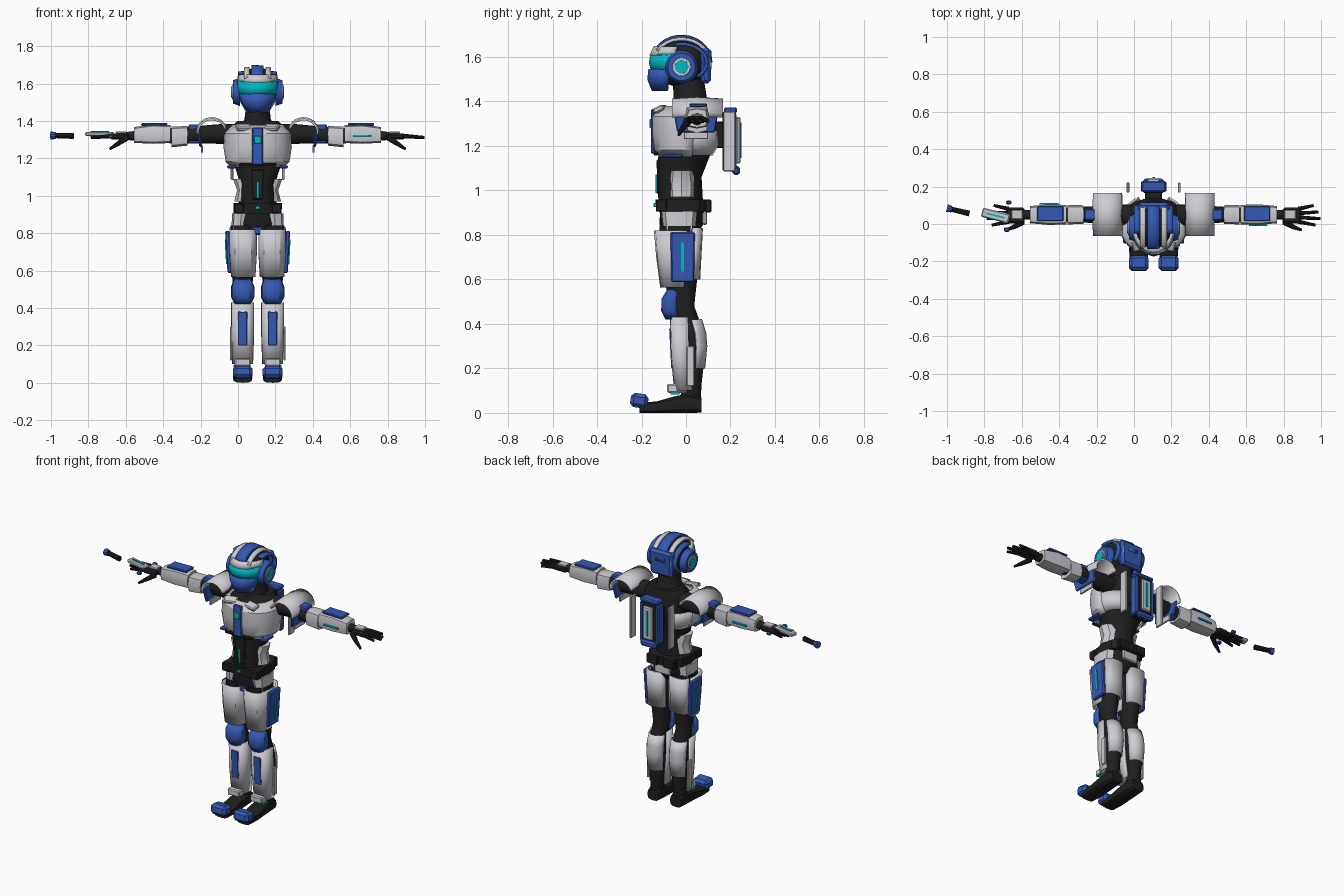
import bpy, bmesh
from math import radians, cos, sin
from mathutils import Vector, Matrix, Euler

if "Cube" in bpy.data.objects:
    bpy.data.objects.remove(bpy.data.objects["Cube"], do_unlink=True)

CENTRE = 0.105   # the body stands slightly to its left of the origin


def material(name, *rgb):
    m = bpy.data.materials.new(name)
    m.use_nodes = True
    m.diffuse_color = (*rgb, 1)
    m.node_tree.nodes["Principled BSDF"].inputs["Base Color"].default_value = (*rgb, 1)
    return m


white = material("armour white", .6, .6, .64)
blue = material("armour blue", .035, .1, .46)
black = material("suit black", .014, .014, .015)
cyan = material("glow cyan", .0, .5, .56)


def finish(name, bm, mat, pair=False, thick=0):
    """Make the object, or a left and right copy mirrored about the body."""
    for side in ((1, -1) if pair else (1,)):
        part = bm.copy()
        for v in part.verts:
            v.co.x = v.co.x * side + CENTRE
        bmesh.ops.recalc_face_normals(part, faces=part.faces)
        label = ("left_" if side > 0 else "right_") + name if pair else name
        mesh = bpy.data.meshes.new(label)
        part.to_mesh(mesh)
        part.free()
        mesh.materials.append(mat)
        obj = bpy.data.objects.new(label, mesh)
        bpy.context.collection.objects.link(obj)
        bpy.context.view_layer.objects.active = obj
        bpy.ops.object.select_all(action="DESELECT")
        obj.select_set(True)
        bpy.ops.object.shade_smooth_by_angle(angle=radians(32))
        if thick:
            mod = obj.modifiers.new("thickness", "SOLIDIFY")
            mod.thickness = thick
            mod.offset = 0
    bm.free()


def box(name, loc, size, mat, pair=False, bevel=.006, taper=1, turn=(0, 0, 0)):
    """Bevelled block; taper scales its lower end."""
    bm = bmesh.new()
    bmesh.ops.create_cube(bm, size=1)
    for v in bm.verts:
        k = taper if v.co.z < 0 else 1
        v.co = Vector((v.co.x * size[0] * k, v.co.y * size[1] * k, v.co.z * size[2]))
    if bevel:
        width = min(bevel, min(size) * .3)
        bmesh.ops.bevel(bm, geom=bm.edges[:], offset=width, segments=1, affect="EDGES")
    rot = Euler([radians(a) for a in turn]).to_matrix().to_4x4()
    bm.transform(Matrix.Translation(loc) @ rot)
    finish(name, bm, mat, pair)


def loft(name, rings, mat, pair=False, axis="Z", arc=None, sides=16, square=1, thick=0):
    """Rings (station, centre a, centre b, radius a, radius b), closed or an open arc."""
    bm = bmesh.new()
    start, end = arc or (0, 360)
    count = sides + 1 if arc else sides
    rows = []
    for t, a, b, ra, rb in rings:
        row = []
        for i in range(count):
            ang = radians(start + (end - start) * i / sides)
            c, s = cos(ang), sin(ang)
            u = a + ra * abs(c) ** square * (1 if c > 0 else -1)
            w = b + rb * abs(s) ** square * (1 if s > 0 else -1)
            co = {"X": (t, u, w), "Y": (u, t, w), "Z": (u, w, t)}[axis]
            row.append(bm.verts.new(co))
        rows.append(row)
    for low, high in zip(rows, rows[1:]):
        for i in range(sides):
            j = (i + 1) % count
            bm.faces.new((low[i], low[j], high[j], high[i]))
    if not arc:
        bm.faces.new(rows[0])
        bm.faces.new(rows[-1])
    finish(name, bm, mat, pair, thick)


def rod(name, start, end, r1, r2, mat, pair=False, sides=10):
    bm = bmesh.new()
    p, q = Vector(start), Vector(end)
    bmesh.ops.create_cone(bm, cap_ends=True, segments=sides, radius1=r1, radius2=r2, depth=(q - p).length)
    bm.transform(Matrix.Translation((p + q) / 2) @ (q - p).to_track_quat("Z", "Y").to_matrix().to_4x4())
    finish(name, bm, mat, pair)


# Head: dark skull, arched crest bands, visor, mask and ear discs
HEAD = (0, -.02, 1.575)
bm = bmesh.new()
bmesh.ops.create_uvsphere(bm, u_segments=20, v_segments=14, radius=1)
bm.transform(Matrix.Translation(HEAD) @ Matrix.Diagonal((.104, .122, .112, 1)))
finish("skull", bm, black)


def band(name, x, half, ry, rz, mat, pair, arc):
    loft(name, [(x - half, -.02, 1.575, ry, rz), (x + half, -.02, 1.575, ry * .98, rz * .97)],
         mat, pair, "X", arc, 12, thick=.014)


band("crest", 0, .032, .132, .118, blue, False, (0, 148))
band("crest_stripe", .057, .014, .128, .108, white, True, (-20, 150))
band("helmet_side", .088, .016, .115, .085, blue, True, (-50, 105))
loft("brow", [(1.605, 0, -.03, .107, .128), (1.645, 0, -.02, .1, .118)],
     white, arc=(190, 350), sides=10, thick=.014)
loft("visor", [(1.535, 0, -.04, .1, .11), (1.575, 0, -.04, .108, .12), (1.612, 0, -.035, .106, .118)],
     cyan, arc=(192, 348), sides=10, thick=.014)
loft("mask", [(1.45, 0, -.06, .055, .085), (1.5, 0, -.05, .086, .115), (1.545, 0, -.045, .1, .115)],
     blue, arc=(195, 345), sides=6, thick=.018)
box("nape_guard", (0, .09, 1.56), (.17, .05, .16), blue, bevel=.02, taper=.9)
rod("ear_disc", (.095, -.02, 1.555), (.133, -.02, 1.555), .075, .062, blue, True, 20)
rod("ear_ring", (.125, -.02, 1.555), (.138, -.02, 1.555), .042, .04, white, True, 20)
rod("ear_light", (.13, -.02, 1.555), (.142, -.02, 1.555), .031, .03, cyan, True, 20)
loft("neck", [(1.36, 0, .03, .1, .09), (1.41, 0, .02, .07, .075), (1.5, 0, .01, .06, .07)], black)

# Torso: suit, chest shell, back plates and waist
loft("torso", [(.9, 0, -.02, .11, .1), (.97, 0, -.025, .1, .1), (1.06, 0, -.03, .092, .1),
               (1.15, 0, -.01, .12, .115), (1.25, 0, .02, .16, .12), (1.34, 0, .03, .165, .11),
               (1.4, 0, .04, .11, .085)], black, sides=20)
loft("chest_armour", [(1.155, 0, 0, .135, .115), (1.185, 0, 0, .165, .138), (1.26, 0, 0, .176, .148),
                      (1.33, 0, 0, .172, .146), (1.375, 0, 0, .13, .115)],
     white, arc=(170, 370), sides=14, square=.85, thick=.014)
loft("flank_armour", [(1.16, 0, .01, .135, .12), (1.2, 0, .01, .165, .145), (1.27, 0, .01, .174, .145)],
     white, pair=True, arc=(0, 62), sides=6, thick=.012)
box("collar_plate", (.075, -.115, 1.365), (.08, .05, .025), white, True, turn=(25, 0, -15))
box("chest_stripe", (0, -.149, 1.265), (.058, .018, .2), blue)
box("chest_light", (0, -.158, 1.3), (.04, .012, .04), cyan, bevel=.003)
box("chest_seam", (0, -.135, 1.165), (.2, .02, .018), black)
box("rib_edge", (.14, -.06, 1.155), (.045, .09, .016), blue, True)
box("stomach_panel", (0, -.122, 1.06), (.075, .02, .16), black, taper=.8)
box("stomach_light", (0, -.134, 1.03), (.008, .006, .085), cyan, bevel=0)
loft("waist_guard", [(.97, .07, -.02, .055, .058), (1.03, .062, -.02, .048, .06), (1.09, .076, -.02, .056, .052)],
     white, True, sides=8)

# Belt and hips
loft("belt", [(.905, 0, -.015, .128, .12), (.96, 0, -.015, .13, .122)], black, sides=12, square=.7)
box("belt_pouch", (.1, -.11, .932), (.055, .05, .055), black, True)
box("rear_pouch", (.06, .1, .93), (.08, .03, .06), black, True)
box("buckle_light", (0, -.139, .935), (.025, .012, .018), cyan, bevel=.002)
loft("hips", [(.79, 0, -.03, .085, .07), (.85, 0, -.02, .125, .1), (.92, 0, -.015, .12, .1)], black)
loft("hip_plate", [(.815, .095, -.03, .045, .07), (.905, .087, -.03, .05, .08)], white, True, sides=8, square=.7)
box("rear_hip_plate", (0, .085, .875), (.11, .02, .06), white)
box("groin_plate", (0, -.1, .815), (.06, .03, .045), blue, taper=.6)

# Legs: suit, thigh plates, knees, shins
loft("leg", [(.05, .08, .02, .04, .045), (.14, .08, .025, .042, .046), (.3, .08, .03, .054, .06),
             (.4, .08, .01, .05, .056), (.48, .08, -.015, .047, .052), (.6, .08, -.025, .06, .075),
             (.72, .08, -.03, .066, .085), (.84, .076, -.03, .068, .09)], black, True)
loft("thigh_front", [(.565, .077, -.035, .06, .075), (.7, .077, -.03, .068, .098), (.82, .077, -.03, .068, .108)],
     white, True, arc=(170, 370), sides=8, square=.6, thick=.012)
loft("thigh_rear", [(.6, .082, -.01, .06, .068), (.83, .082, -.01, .066, .08)],
     white, True, arc=(20, 160), sides=6, square=.65, thick=.012)
box("thigh_side", (.156, -.015, .7), (.024, .11, .225), blue, True, taper=.93, turn=(0, 3, 0))
box("thigh_light", (.169, -.015, .7), (.007, .014, .13), cyan, True, bevel=0, turn=(0, 3, 0))
loft("knee_guard", [(.425, .08, -.035, .036, .05), (.46, .08, -.045, .054, .058), (.51, .08, -.045, .054, .056),
                    (.55, .08, -.035, .04, .042)], blue, True, arc=(180, 360), sides=6, square=.75, thick=.018)
loft("shin_armour", [(.1, .08, .015, .05, .062), (.25, .08, 0, .055, .062), (.43, .08, -.005, .056, .062)],
     white, True, arc=(175, 365), sides=8, square=.6, thick=.012)
box("shin_panel", (.08, -.065, .29), (.05, .012, .18), blue, True, turn=(3, 0, 0))
loft("calf_armour", [(.2, .08, .03, .05, .052), (.3, .08, .03, .057, .062), (.36, .08, .025, .057, .062),
                     (.42, .08, .01, .054, .058)], white, True, arc=(15, 165), sides=8, thick=.008)
box("shin_fin", (.143, .02, .21), (.012, .035, .18), white, True)

# Feet
loft("shoe", [(.07, .08, .015, .04, .045), (.05, .08, .01, .05, .058), (-.03, .08, -.03, .05, .07)][:2] and
     [(.07, .08, .035, .04, .034), (.02, .08, .045, .048, .045), (-.06, .08, .036, .05, .036),
      (-.13, .08, .026, .052, .026), (-.21, .08, .022, .046, .022)],
     black, True, axis="Y", sides=12, square=.65)
box("toe_cap", (.08, -.21, .055), (.106, .08, .064), blue, True, bevel=.016, turn=(-8, 0, 0))
box("ankle_guard", (.08, -.04, .11), (.085, .09, .04), white, True)
box("ankle_light", (.124, -.05, .088), (.008, .04, .012), cyan, True, bevel=0)

# Arms: suit, shoulder arch, sleeve and forearm armour
loft("arm", [(.12, .045, 1.33, .06, .055), (.22, .05, 1.33, .055, .052), (.34, .05, 1.325, .044, .045),
             (.45, .05, 1.32, .038, .04), (.54, .05, 1.325, .042, .042), (.66, .05, 1.32, .026, .026),
             (.71, .05, 1.32, .026, .02)], black, True, axis="X")
loft("shoulder_arch", [(-.063, .245, 1.34, .075, .068), (.05, .245, 1.345, .078, .07), (.165, .245, 1.34, .075, .068)],
     white, True, axis="Y", arc=(-10, 165), sides=12, thick=.01)
box("shoulder_drop", (.31, .045, 1.305), (.018, .2, .09), blue, True, taper=.85, turn=(0, 8, 0))
box("shoulder_tip", (.298, .045, 1.25), (.012, .11, .04), white, True)
box("upper_arm_band", (.34, .05, 1.33), (.06, .06, .1), blue, True)
loft("upper_arm_armour", [(.375, .05, 1.32, .05, .052), (.46, .05, 1.315, .052, .056)],
     white, True, axis="X", sides=8, square=.6)
loft("forearm_armour", [(.465, .05, 1.33, .052, .048), (.56, .05, 1.33, .055, .052), (.66, .05, 1.325, .046, .042)],
     white, True, axis="X", sides=8, square=.55)
box("forearm_panel", (.553, .055, 1.382), (.14, .08, .014), blue, True, turn=(0, 1, 0))
for label, x, y in (("left", .56, -.006), ("right", -.56, .108)):
    box(label + "_forearm_light", (x, y, 1.32), (.1, .008, .01), cyan, bevel=0)

# Hands
box("palm", (.74, .045, 1.318), (.1, .085, .032), black, True, bevel=.012)
box("hand_plate", (.73, .05, 1.338), (.06, .05, .012), white, True)
for i, (name, tip) in enumerate((("index", .865), ("middle", .892), ("ring", .88), ("little", .855))):
    y = .012 + i * .023
    spread = y + (i - 1.5) * .012
    rod(name + "_finger", (.775, y, 1.32), (tip, spread, 1.312), .012, .008, black, True)
rod("thumb_base", (.7, .01, 1.31), (.745, -.015, 1.28), .017, .013, black, True)
rod("thumb_tip", (.745, -.015, 1.28), (.79, -.032, 1.25), .013, .007, black, True)

# Right hand device and separate handle
box("device", (-.845, .045, 1.33), (.15, .05, .022), white, turn=(0, 0, -14))
box("device_light", (-.845, .045, 1.342), (.1, .01, .006), cyan, bevel=0, turn=(0, 0, -14))
box("device_front", (-.785, -.03, 1.315), (.03, .025, .02), blue)
box("device_rear", (-.775, .115, 1.32), (.03, .02, .02), blue)
rod("handle", (-1.085, .08, 1.322), (-.985, .056, 1.32), .014, .016, black)
rod("handle_cap", (-1.105, .085, 1.322), (-1.08, .079, 1.322), .022, .018, blue)

# Backpack
box("pack_core", (0, .195, 1.22), (.11, .06, .27), black)
box("pack_side", (.056, .2, 1.22), (.025, .055, .25), blue, True)
box("pack_top", (0, .2, 1.36), (.13, .06, .026), blue, bevel=.01)
box("pack_base", (0, .225, 1.09), (.11, .035, .04), blue, bevel=.01)
box("pack_plate", (0, .235, 1.225), (.065, .02, .21), white)
box("pack_light", (0, .247, 1.225), (.013, .006, .16), cyan, bevel=0)
box("pack_mount", (0, .15, 1.25), (.09, .05, .12), black)
box("pack_wing", (.137, .195, 1.22), (.014, .055, .27), white, True)
